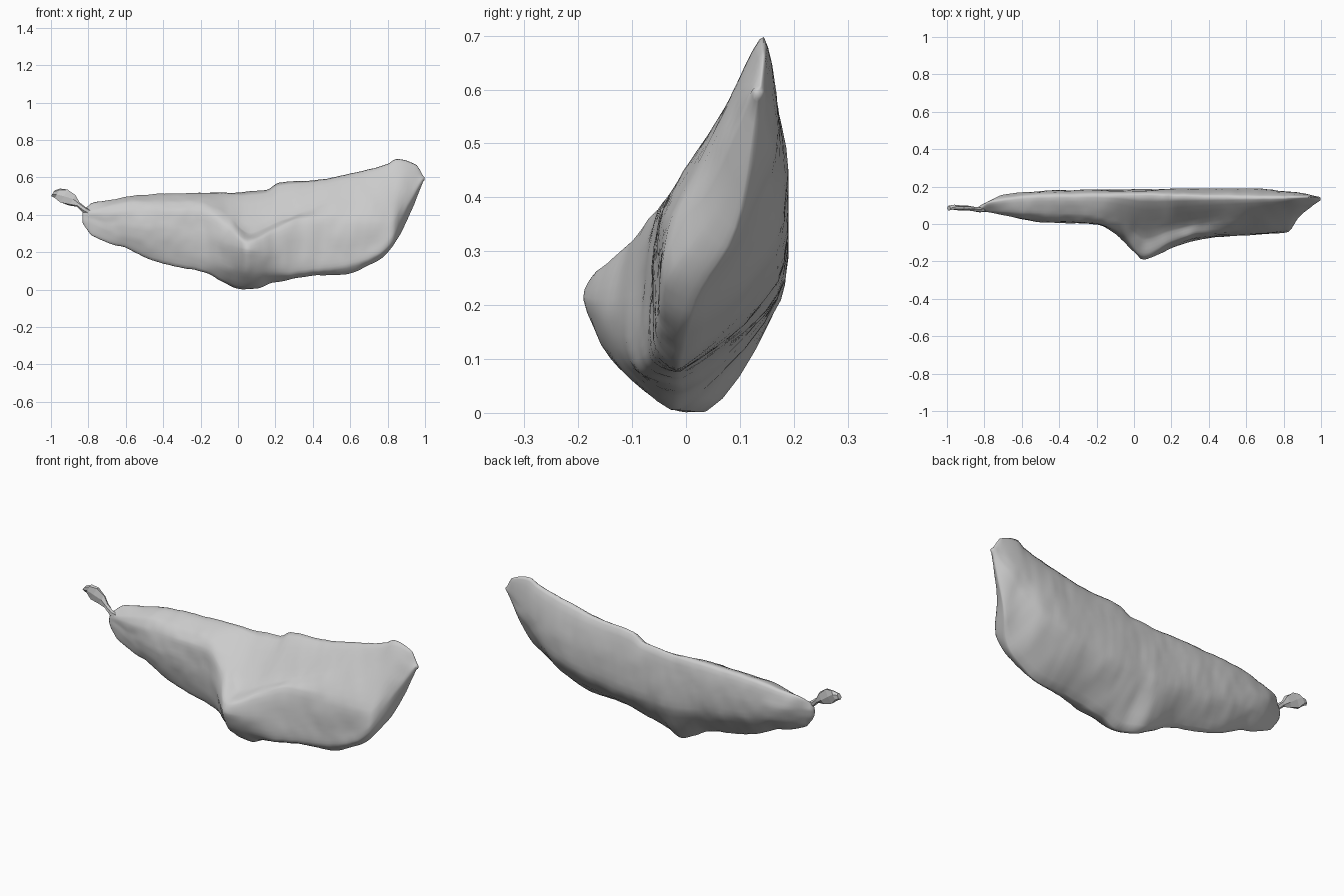
import bpy, bmesh, math
from mathutils import Vector, noise

if "Cube" in bpy.data.objects:
    bpy.data.objects.remove(bpy.data.objects["Cube"])

# Rails running left to right along the slab: (x, y, z)
top_edge = [(-.82, .085, .43), (-.78, .115, .462), (-.6, .145, .493), (-.4, .155, .515), (-.1, .155, .515),
            (.15, .15, .532), (.22, .148, .57), (.45, .145, .59), (.65, .142, .63), (.8, .142, .672),
            (.85, .145, .70), (.95, .145, .67), (.99, .138, .605)]
back = [(-.82, .10, .40), (-.7, .155, .40), (-.5, .175, .40), (-.3, .182, .40), (0, .184, .38),
        (.3, .188, .42), (.6, .188, .44), (.8, .176, .50), (.9, .166, .56), (.99, .143, .595)]
back_low = [(-.82, .09, .36), (-.7, .13, .32), (-.5, .155, .28), (-.2, .168, .24), (0, .173, .21),
            (.15, .17, .21), (.5, .172, .25), (.7, .168, .31), (.82, .155, .40), (.9, .155, .48), (.99, .14, .587)]
bottom_edge = [(-.82, .075, .34), (-.78, .075, .29), (-.6, .07, .22), (-.4, .06, .14), (-.2, .05, .10),
               (-.05, .045, .025), (.0, .04, .004), (.1, -.01, .006), (.2, -.005, .04), (.4, -.01, .075),
               (.55, -.01, .08), (.7, .0, .13), (.8, .02, .2), (.9, .10, .36), (.99, .133, .58)]
front_low = [(-.82, .068, .36), (-.5, .03, .24), (-.2, .01, .17), (0, -.09, .09), (.05, -.125, .08),
             (.2, -.10, .08), (.5, -.06, .11), (.7, -.05, .16), (.82, -.035, .24), (.9, .07, .39), (.99, .127, .583)]
front_bulge = [(-.82, .066, .385), (-.7, .05, .36), (-.5, .01, .33), (-.2, .0, .30), (-.1, -.05, .25),
               (0, -.15, .22), (.05, -.19, .21), (.1, -.175, .2), (.2, -.13, .19), (.35, -.08, .19),
               (.7, -.052, .22), (.82, -.045, .28), (.88, .035, .40), (.99, .125, .59)]
shelf_ridge = [(-.82, .068, .405), (-.5, .02, .42), (-.2, .003, .42), (-.07, -.05, .35), (.05, -.168, .258),
               (.2, -.10, .32), (.35, -.055, .378), (.7, -.04, .375), (.82, -.025, .37), (.88, .045, .46),
               (.99, .125, .597)]
front_upper = [(-.82, .072, .42), (-.5, .06, .475), (-.2, .05, .475), (-.05, .0, .40), (.06, -.07, .305),
               (.2, -.03, .36), (.4, .015, .44), (.6, .05, .52), (.82, .08, .58), (.9, .10, .61), (.99, .13, .603)]
rails = [top_edge, back, back_low, bottom_edge, front_low, front_bulge, shelf_ridge, front_upper]


def sample(rail, x):
    """Smooth, overshoot-free value of a rail at x."""
    i = max(k for k in range(len(rail) - 1) if rail[k][0] <= x or k == 0)
    h = rail[i + 1][0] - rail[i][0]
    t = min(1, max(0, (x - rail[i][0]) / h))
    out = [x]
    for c in (1, 2):
        def step(k):
            return (rail[k + 1][c] - rail[k][c]) / (rail[k + 1][0] - rail[k][0])

        def slope(k):
            if k == 0:
                return step(0)
            if k == len(rail) - 1:
                return step(k - 1)
            a, b = step(k - 1), step(k)
            return 2 * a * b / (a + b) if a * b > 0 else 0
        out.append((2*t**3 - 3*t*t + 1) * rail[i][c] + (t**3 - 2*t*t + t) * h * slope(i)
                   + (3*t*t - 2*t**3) * rail[i + 1][c] + (t**3 - t*t) * h * slope(i + 1))
    return Vector(out)


def ring_through(pts, steps):
    """Closed rounded section through the rail points."""
    n, ring = len(pts), []
    for i in range(n):
        a, b, c, d = pts[i - 1], pts[i], pts[(i + 1) % n], pts[(i + 2) % n]
        L = (c - b).length
        m0 = (c - a) * (L / max(1e-6, (c - b).length + (b - a).length))
        m1 = (d - b) * (L / max(1e-6, (c - b).length + (d - c).length))
        for s in range(steps):
            t = s / steps
            ring.append(b * (2*t**3 - 3*t*t + 1) + m0 * .8 * (t**3 - 2*t*t + t)
                        + c * (3*t*t - 2*t**3) + m1 * .8 * (t**3 - t*t))
    return ring


def loft(name, rings, smooth):
    bm = bmesh.new()
    loops = [[bm.verts.new(p) for p in r] for r in rings]
    for a, b in zip(loops, loops[1:]):
        for i in range(len(a)):
            j = (i + 1) % len(a)
            bm.faces.new((a[i], a[j], b[j], b[i]))
    bm.faces.new(loops[0])
    bm.faces.new(loops[-1])
    bmesh.ops.recalc_face_normals(bm, faces=bm.faces)
    for f in bm.faces:
        f.smooth = smooth
    mesh = bpy.data.meshes.new(name)
    bm.to_mesh(mesh)
    bm.free()
    ob = bpy.data.objects.new(name, mesh)
    bpy.context.collection.objects.link(ob)
    return ob


# Main lumpy slab, with slight surface unevenness
N = 110
rings = []
for k in range(N + 1):
    x = -.82 + 1.81 * k / N
    ring = ring_through([sample(r, x) for r in rails], 5)
    mid = sum(ring, Vector()) / len(ring)
    for p in ring:
        amount = .006 * noise.noise(p * 9) + .003 * noise.noise(p * 22)
        p += (p - mid).normalized() * amount
        p.z = max(p.z, 0)
        p.y = max(-.19, min(.19, p.y))
    rings.append(ring)
# Rounded ends
for idx, shift in ((0, -.012), (-1, .008)):
    mid = sum(rings[idx], Vector()) / len(rings[idx])
    cap = [mid + (p - mid) * .55 + Vector((shift, 0, 0)) for p in rings[idx]]
    if idx == 0:
        rings.insert(0, cap)
    else:
        rings.append(cap)
loft("slab", rings, True)

# Thin twisted stem with a flattened faceted knob: x, y, z, radius
stem = [(-.99, .085, .515, .018), (-.965, .09, .515, .03), (-.93, .086, .50, .046), (-.885, .085, .477, .034),
        (-.855, .08, .455, .014), (-.82, .075, .425, .016), (-.78, .085, .40, .02)]
axis_up = Vector((.5, 0, .86))
stem_rings = []
for k, (x, y, z, r) in enumerate(stem):
    ring = []
    for s in range(6):
        a = math.tau * s / 6 + .25 * k
        ring.append(Vector((x, y, z)) + axis_up * r * math.cos(a) + Vector((0, min(r, .014) * math.sin(a), 0)))
    stem_rings.append(ring)
loft("stem_knob", stem_rings, False)
